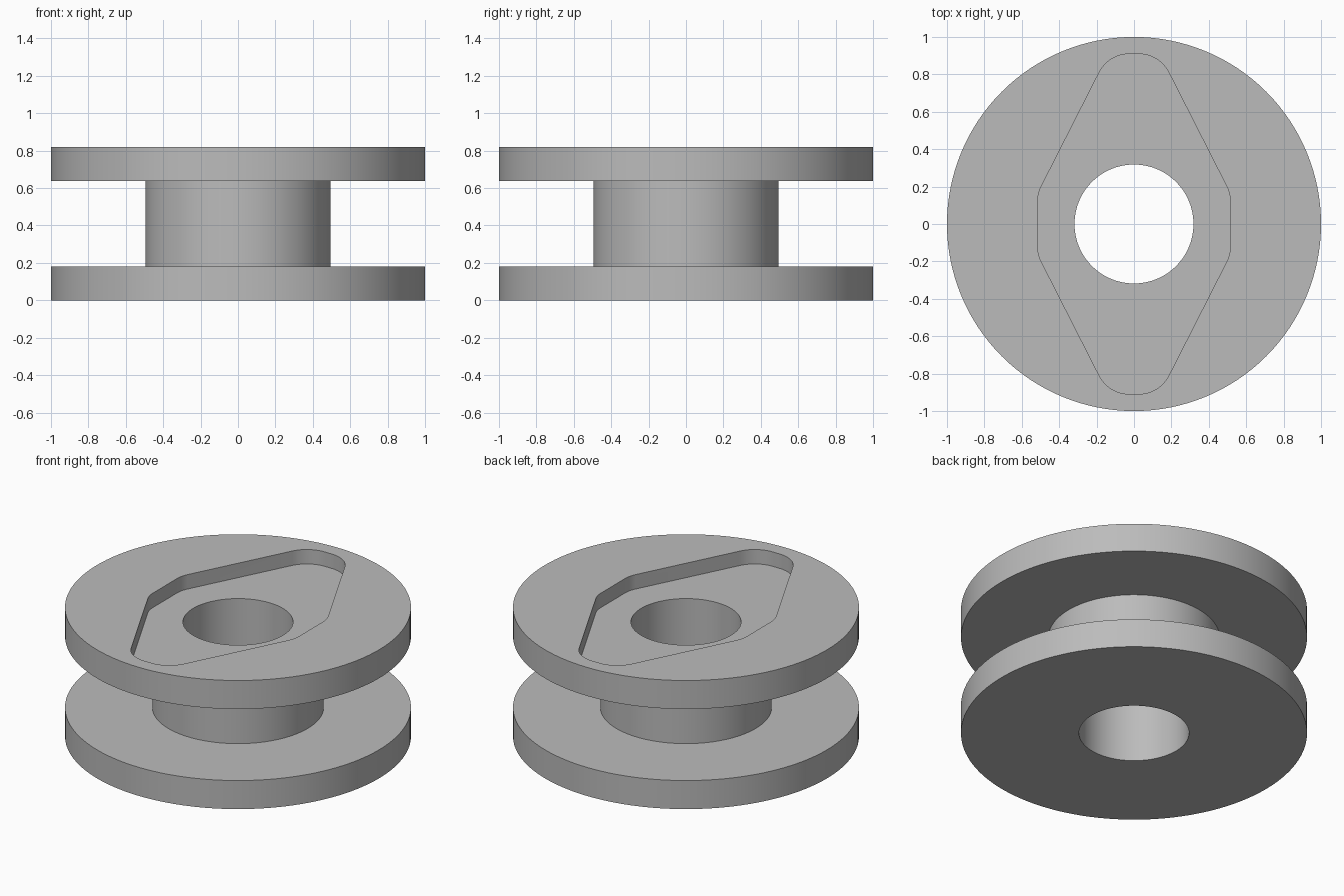
import bpy
import bmesh
from math import pi, cos, sin, tan, radians
from mathutils import Vector

cube = bpy.data.objects.get("Cube")
if cube:
    bpy.data.objects.remove(cube, do_unlink=True)

FLANGE_R, HUB_R, BORE_R = 1.0, 0.495, 0.318
HEIGHT, FLANGE_T, POCKET_DEPTH = 0.82, 0.182, 0.092
SEGMENTS = 128

grey = bpy.data.materials.new("plain grey")
grey.use_nodes = True
grey.diffuse_color = (0.5, 0.5, 0.5, 1)
grey.node_tree.nodes["Principled BSDF"].inputs["Base Color"].default_value = (0.5, 0.5, 0.5, 1)


def make_object(name, bm):
    bmesh.ops.recalc_face_normals(bm, faces=bm.faces[:])
    mesh = bpy.data.meshes.new(name)
    bm.to_mesh(mesh)
    bm.free()
    mesh.materials.append(grey)
    obj = bpy.data.objects.new(name, mesh)
    bpy.context.collection.objects.link(obj)
    return obj


def lathe(name, profile):
    """Revolve a closed (radius, z) profile around the z axis."""
    bm = bmesh.new()
    verts = [bm.verts.new((r, 0, z)) for r, z in profile]
    edges = [bm.edges.new((a, b)) for a, b in zip(verts, verts[1:] + verts[:1])]
    bmesh.ops.spin(bm, geom=verts + edges, cent=(0, 0, 0), axis=(0, 0, 1),
                   angle=2 * pi, steps=SEGMENTS, use_merge=True)
    bmesh.ops.remove_doubles(bm, verts=bm.verts[:], dist=1e-5)
    return make_object(name, bm)


def rounded(corners, radius, steps=12):
    """Round every corner of a convex counter-clockwise outline."""
    outline = []
    for i, corner in enumerate(corners):
        d_in = (corner - corners[i - 1]).normalized()
        d_out = (corners[(i + 1) % len(corners)] - corner).normalized()
        turn = d_in.angle(d_out)
        start = corner - d_in * radius * tan(turn / 2)
        normal = Vector((-d_in.y, d_in.x))
        for k in range(steps + 1):
            a = turn * k / steps
            outline.append(start + d_in * radius * sin(a) + normal * radius * (1 - cos(a)))
    return outline


# Spool body: two flanges, hub and through bore in one turned profile
low, high = FLANGE_T, HEIGHT - FLANGE_T
spool = lathe("spool_body", [
    (BORE_R, 0), (FLANGE_R, 0), (FLANGE_R, low), (HUB_R, low),
    (HUB_R, high), (FLANGE_R, high), (FLANGE_R, HEIGHT), (BORE_R, HEIGHT)])

# Pocket cutter: long rounded hexagon sunk into the top flange
quarter = [(0.515, 0.163), (0.136, 0.909)]
right_side = [Vector(p) for p in quarter]
upper = right_side + [Vector((-p.x, p.y)) for p in reversed(right_side)]
corners = upper + [-p for p in upper]
bm = bmesh.new()
floor = bm.faces.new([bm.verts.new((p.x, p.y, HEIGHT - POCKET_DEPTH))
                      for p in rounded(corners, 0.18)])
lifted = bmesh.ops.extrude_face_region(bm, geom=[floor])["geom"]
bmesh.ops.translate(bm, vec=(0, 0, 0.3),
                    verts=[v for v in lifted if isinstance(v, bmesh.types.BMVert)])
cutter = make_object("pocket_cutter", bm)
cutter.hide_render = True

# Cut the pocket, then discard the cutter
cut = spool.modifiers.new("pocket", 'BOOLEAN')
cut.operation = 'DIFFERENCE'
cut.solver = 'EXACT'
cut.object = cutter
bpy.ops.object.select_all(action='DESELECT')
spool.select_set(True)
bpy.context.view_layer.objects.active = spool
bpy.ops.object.modifier_apply(modifier=cut.name)
bpy.data.objects.remove(cutter, do_unlink=True)

bpy.ops.object.shade_smooth_by_angle(angle=radians(30))
